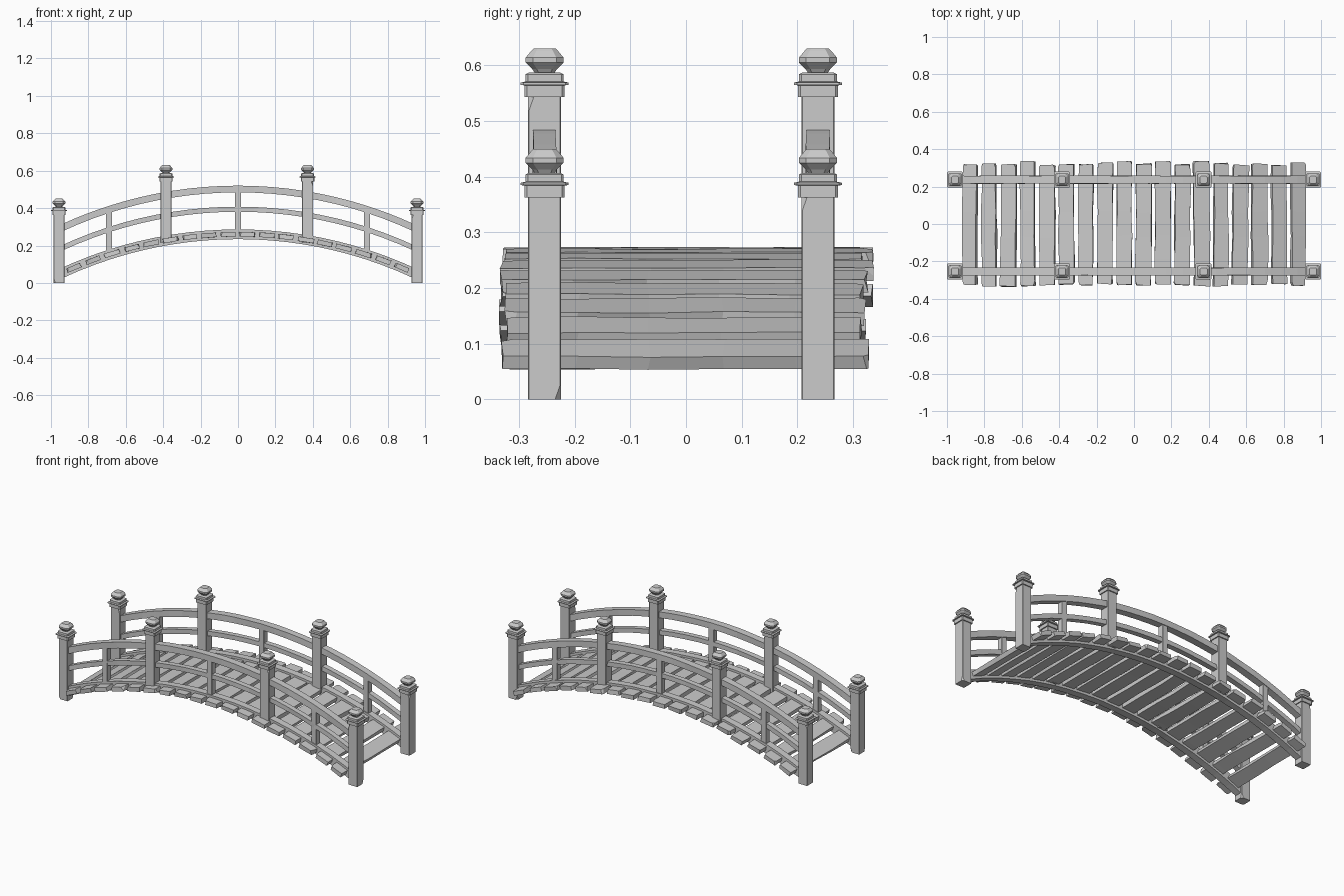
import bpy
import bmesh
import math
import random
from mathutils import Matrix, Vector

random.seed(7)
cube = bpy.data.objects.get("Cube")
if cube:
    bpy.data.objects.remove(cube, do_unlink=True)

wood = bpy.data.materials.new("weathered_grey")
wood.use_nodes = True
GREY = (0.6, 0.6, 0.6, 1)
wood.diffuse_color = GREY
wood.node_tree.nodes["Principled BSDF"].inputs["Base Color"].default_value = GREY

RADIUS = 2.24            # shared curve of deck and rails
SIDES = {"left": 0.237, "right": -0.254}
DECK = 0.26


def drop(x):
    return RADIUS - math.sqrt(RADIUS * RADIUS - x * x)


def finish(bm, name):
    bmesh.ops.recalc_face_normals(bm, faces=bm.faces)
    mesh = bpy.data.meshes.new(name)
    bm.to_mesh(mesh)
    bm.free()
    mesh.materials.append(wood)
    obj = bpy.data.objects.new(name, mesh)
    bpy.context.collection.objects.link(obj)
    return obj


def loft(bm, rings):
    """Skin a list of point rings and cap both ends."""
    loops = [[bm.verts.new(p) for p in ring] for ring in rings]
    n = len(loops[0])
    for a, b in zip(loops, loops[1:]):
        for i in range(n):
            j = (i + 1) % n
            bm.faces.new((a[i], a[j], b[j], b[i]))
    bm.faces.new(loops[0][::-1])
    bm.faces.new(loops[-1])


def chip(bm, point, normal):
    """Slice off everything beyond a plane and close the cut."""
    geom = bm.verts[:] + bm.edges[:] + bm.faces[:]
    cut = bmesh.ops.bisect_plane(bm, geom=geom, plane_co=point,
                                 plane_no=Vector(normal).normalized(), clear_outer=True)
    edges = [e for e in cut["geom_cut"] if isinstance(e, bmesh.types.BMEdge)]
    if edges:
        bmesh.ops.holes_fill(bm, edges=edges)


def octagon(x, y, z, half, chamfer):
    c = half * (1 - chamfer)
    pts = [(half, -c), (half, c), (c, half), (-c, half),
           (-half, c), (-half, -c), (-c, -half), (c, -half)]
    return [(x + px, y + py, z) for px, py in pts]


# Arched beams and rails
def arch(name, y, top_z, depth, width):
    bm = bmesh.new()
    rings = []
    steps = 22
    for i in range(steps + 1):
        x = -0.955 + 1.91 * i / steps
        z = top_z - drop(x)
        up = Vector((x, 0, math.sqrt(RADIUS ** 2 - x * x))) / RADIUS * depth / 2
        w = width / 2
        ring = []
        for side, level in ((-1, -1), (1, -1), (1, 1), (-1, 1)):
            wob = random.uniform(-0.0015, 0.0015)
            ring.append(Vector((x, y + side * w + wob, z)) + up * level)
        rings.append(ring)
    loft(bm, rings)
    finish(bm, name)


# Posts with stepped collar and faceted finial
FINIAL = [(-0.043, 0.018), (-0.037, 0.022), (-0.025, 0.034),
          (-0.016, 0.034), (-0.004, 0.024), (0, 0.02)]
COLLAR = [(-0.087, 0.036), (-0.066, 0.036), (-0.065, 0.043),
          (-0.061, 0.043), (-0.059, 0.034), (-0.046, 0.034), (-0.043, 0.028)]


def post(name, x, y, base, top):
    bm = bmesh.new()
    half = 0.0295
    loft(bm, [octagon(x, y, z, half, 0.06) for z in (base, top - 0.085)])
    # worn corners along the shaft
    for _ in range(2):
        sx, sy = random.choice((-1, 1)), random.choice((-1, 1))
        z = random.choice((base, top - 0.085))
        away = -0.35 if z == base else 0.35
        chip(bm, (x + sx * half * 0.82, y + sy * half * 0.82, z), (sx, sy, away))
    loft(bm, [octagon(x, y, top + z, h, 0.12) for z, h in COLLAR])
    loft(bm, [octagon(x, y, top + z, h, 0.38) for z, h in FINIAL])
    finish(bm, name)


# Upright balusters between the posts
def baluster(name, x, y):
    bm = bmesh.new()
    low, high = DECK - drop(x), 0.5 - drop(x)
    loft(bm, [octagon(x, y, z, 0.017, 0.06) for z in (low, high)])
    finish(bm, name)


for side, y in SIDES.items():
    arch(side + "_beam", y, DECK, 0.052, 0.042)
    arch(side + "_middle_rail", y, 0.394, 0.027, 0.032)
    arch(side + "_top_rail", y, 0.502, 0.036, 0.042)
    for label, x in (("end_a", -0.957), ("end_b", 0.957)):
        post(f"{side}_{label}_post", x, y, 0, 0.45)
    for label, x in (("inner_a", -0.385), ("inner_b", 0.372)):
        post(f"{side}_{label}_post", x, y, 0.215, 0.63)
    for i, x in enumerate((-0.69, 0, 0.69)):
        baluster(f"{side}_baluster_{i + 1}", x, y)


# Rough deck planks laid along the arch
def plank(name, x):
    bm = bmesh.new()
    start, end = -random.uniform(0.32, 0.335), random.uniform(0.312, 0.338)
    half, thick = random.uniform(0.039, 0.044), 0.0125
    skew = random.uniform(-0.006, 0.006)
    rings = []
    steps = 5
    for i in range(steps + 1):
        t = i / steps
        y = start + (end - start) * t
        ring = []
        for sx, sz in ((-1, -1), (1, -1), (1, 1), (-1, 1)):
            ring.append((sx * (half + random.uniform(-0.004, 0.003)) + skew * (t - 0.5),
                         y + random.uniform(-0.004, 0.004),
                         sz * thick + random.uniform(-0.001, 0.001)))
        rings.append(ring)
    loft(bm, rings)
    # split and broken corners
    for sx in (-1, 1):
        for sy, edge in ((-1, start), (1, end)):
            if random.random() < 0.45:
                chip(bm, (sx * (half - 0.008), edge, thick),
                     (sx, sy * random.uniform(0.3, 0.8), random.uniform(0, 0.5)))
    tilt = Matrix.Rotation(math.asin(x / RADIUS), 4, "Y")
    bm.transform(Matrix.Translation((x, 0, DECK - drop(x))) @ tilt)
    finish(bm, name)


COUNT = 18
for i in range(COUNT):
    plank(f"deck_plank_{i + 1}", -0.877 + 1.754 * i / (COUNT - 1))
